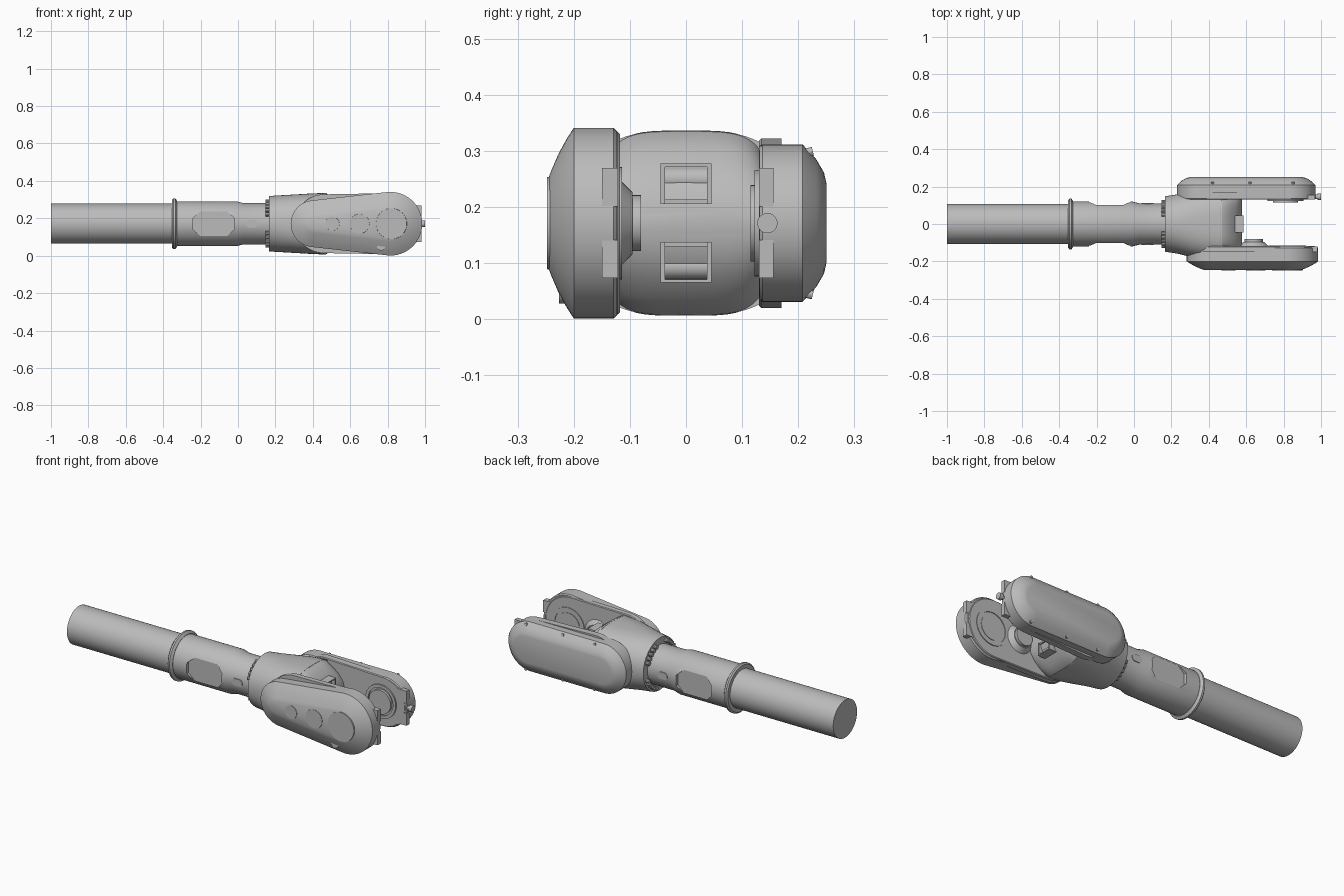
import bpy, bmesh
from math import pi, cos, sin, acos, copysign, radians
from mathutils import Vector

if "Cube" in bpy.data.objects:
    bpy.data.objects.remove(bpy.data.objects["Cube"], do_unlink=True)

ZC = 0.171          # height of the main axis
metal = bpy.data.materials.new("plain grey metal")
metal.use_nodes = True
GREY = (0.5, 0.5, 0.5, 1)
metal.diffuse_color = GREY
metal.node_tree.nodes["Principled BSDF"].inputs["Base Color"].default_value = GREY


def finish(name, bm, smooth=30):
    bmesh.ops.recalc_face_normals(bm, faces=bm.faces)
    me = bpy.data.meshes.new(name)
    bm.to_mesh(me)
    bm.free()
    me.materials.append(metal)
    ob = bpy.data.objects.new(name, me)
    bpy.context.scene.collection.objects.link(ob)
    bpy.ops.object.select_all(action='DESELECT')
    ob.select_set(True)
    bpy.context.view_layer.objects.active = ob
    if smooth:
        bpy.ops.object.shade_smooth_by_angle(angle=radians(smooth))
    return ob


def loft(name, rings, smooth=30):
    """Skin a list of equal-length rings and cap both ends."""
    bm = bmesh.new()
    vs = [[bm.verts.new(p) for p in ring] for ring in rings]
    n = len(vs[0])
    for a, b in zip(vs, vs[1:]):
        for i in range(n):
            j = (i + 1) % n
            bm.faces.new((a[i], a[j], b[j], b[i]))
    bm.faces.new(vs[0])
    bm.faces.new(vs[-1])
    return finish(name, bm, smooth)


def section(x, hy, hz, power=2, n=72):
    """Superellipse ring across the x axis."""
    def f(v):
        return copysign(abs(v) ** (2 / power), v)
    return [Vector((x, hy * f(cos(2 * pi * i / n)), ZC + hz * f(sin(2 * pi * i / n))))
            for i in range(n)]


def turned(name, profile):
    return loft(name, [section(x, r, r) for x, r in profile])


def capsule(y, xa, ra, xb, rb, n=32):
    """Tapered capsule outline in the xz plane."""
    t = acos((ra - rb) / (xb - xa))
    right = [(xb, rb, -t + 2 * t * i / n) for i in range(n + 1)]
    left = [(xa, ra, t + (2 * pi - 2 * t) * i / n) for i in range(n + 1)]
    return [Vector((x + r * cos(a), y, ZC + r * sin(a))) for x, r, a in right + left]


def arm(name, xa, ra, xb, rb, layers):
    return loft(name, [capsule(y, xa, ra - d, xb, rb - d) for y, d in layers], 25)


def peg(name, start, end, r0, r1=None, n=32):
    """Round peg or cone between two points."""
    a, b = Vector(start), Vector(end)
    q = (b - a).to_track_quat('Z', 'Y')
    def ring(c, r):
        return [c + q @ Vector((r * cos(2 * pi * i / n), r * sin(2 * pi * i / n), 0))
                for i in range(n)]
    return loft(name, [ring(a, r0), ring(b, r0 if r1 is None else r1)])


def hoop(name, x, y0, y1, r_out, r_in, n=48):
    """Flat raised ring lying in the xz plane."""
    bm = bmesh.new()
    prof = [(r_in, y0), (r_out, y0), (r_out, y1), (r_in, y1)]
    vs = [[bm.verts.new((x + r * cos(2 * pi * i / n), y, ZC + r * sin(2 * pi * i / n)))
           for r, y in prof] for i in range(n)]
    for i in range(n):
        a, b = vs[i], vs[(i + 1) % n]
        for k in range(4):
            m = (k + 1) % 4
            bm.faces.new((a[k], a[m], b[m], b[k]))
    return finish(name, bm)


def box(name, x, y, z):
    bm = bmesh.new()
    bmesh.ops.create_cube(bm, size=1)
    for v in bm.verts:
        v.co = [lo + (c + 0.5) * (hi - lo) for c, (lo, hi) in zip(v.co, (x, y, z))]
    return finish(name, bm, 0)


def cut(target, cutter):
    mod = target.modifiers.new("cut", 'BOOLEAN')
    mod.operation = 'DIFFERENCE'
    mod.object = cutter
    cutter.hide_render = True
    bpy.context.view_layer.objects.active = target
    bpy.ops.object.modifier_apply(modifier=mod.name)
    bpy.data.objects.remove(cutter, do_unlink=True)


# Tube, collar and sleeve
turned("tube", [(-1, 0.107), (-0.32, 0.107)])
turned("collar", [(-0.352, 0.128), (-0.345, 0.136), (-0.335, 0.136), (-0.325, 0.122)])
sleeve = turned("sleeve", [(-0.33, 0.12), (-0.01, 0.12), (0.03, 0.11), (0.17, 0.11)])

# Flat windows milled into both sides of the sleeve
for s in (-1, 1):
    shape = [(-0.24, -0.03), (-0.2, -0.067), (-0.06, -0.067), (-0.02, -0.03),
             (-0.02, 0.03), (-0.06, 0.067), (-0.2, 0.067), (-0.24, 0.03)]
    cut(sleeve, loft("window_cutter", [[Vector((x, s * y, ZC + z)) for x, z in shape]
                                       for y in (0.101, 0.2)], 0))
    loft("side_button", [capsule(s * y, 0.06, 0.02, 0.085, 0.02) for y in (0.1, 0.112)])

# Bolts in four groups on the shoulder of the body
for quarter in range(4):
    for k in range(5):
        a = radians(90 * quarter + 23 + 11 * k)
        y, z = 0.128 * cos(a), ZC + 0.128 * sin(a)
        peg("shoulder_bolt", (0.146, y, z), (0.17, y, z), 0.011, n=10)

# Body: round shoulder swelling into the fork root, with a rounded end
loft("fork_body", [section(*s) for s in (
    (0.165, 0.148, 0.148, 2), (0.23, 0.158, 0.152, 2.15), (0.3, 0.175, 0.156, 2.4),
    (0.38, 0.19, 0.161, 2.7), (0.47, 0.19, 0.165, 3))])
loft("fork_root", [section(*s) for s in (
    (0.46, 0.15, 0.165, 4), (0.472, 0.15, 0.163, 4), (0.51, 0.15, 0.135, 4),
    (0.545, 0.15, 0.1, 4), (0.568, 0.15, 0.06, 4), (0.578, 0.15, 0.02, 4))])

# Latch brackets above and below the root
for s in (-1, 1):
    def zr(lo, hi):
        return sorted((ZC + s * lo, ZC + s * hi))
    for side in (-1, 1):
        box("bracket_cheek", (0.48, 0.585), sorted((side * 0.037, side * 0.045)), zr(0.034, 0.106))
    box("bracket_cap", (0.48, 0.585), (-0.045, 0.045), zr(0.1, 0.106))
    box("bracket_ledge", (0.5, 0.58), (-0.04, 0.04), zr(0.034, 0.042))
    peg("bracket_roller", (0.54, -0.04, ZC + s * 0.078), (0.54, 0.04, ZC + s * 0.078), 0.022)

# Front arm: wide domed cover on an inner web
arm("front_arm_cover", 0.407, 0.125, 0.815, 0.17,
    [(-0.123, 0.006), (-0.129, 0), (-0.2, 0), (-0.214, 0.022), (-0.228, 0.048),
     (-0.24, 0.076), (-0.246, 0.092)])
arm("front_arm_web", 0.46, 0.157, 0.805, 0.163, [(-0.118, 0.004), (-0.122, 0), (-0.15, 0)])
hoop("front_inner_ring", 0.82, -0.13, -0.114, 0.1, 0.085)
peg("front_inner_disc", (0.82, -0.13, ZC), (0.82, -0.115, ZC), 0.07)
peg("front_pivot_cone", (0.64, -0.12, ZC), (0.64, -0.095, ZC), 0.08, 0.055)
peg("front_pivot_disc", (0.64, -0.1, ZC), (0.64, -0.08, ZC), 0.05)

# Round covers on the outer face of the front arm
for x, r in ((0.82, 0.085), (0.65, 0.055), (0.505, 0.04)):
    peg("front_round_cover", (x, -0.23, ZC), (x, -0.248, ZC), r, r - 0.003, 48)
peg("front_plug", (0.765, -0.19, 0.05), (0.765, -0.226, 0.05), 0.022)

# Back arm: straight capsule cover on an inner web
arm("back_arm_cover", 0.37, 0.14, 0.83, 0.1401,
    [(0.131, 0.005), (0.136, 0), (0.208, 0), (0.232, 0.026), (0.246, 0.05), (0.25, 0.068)])
arm("back_arm_web", 0.45, 0.151, 0.82, 0.14, [(0.13, 0.004), (0.134, 0), (0.17, 0)])
hoop("back_inner_ring", 0.81, 0.14, 0.122, 0.095, 0.078)
peg("back_inner_disc", (0.81, 0.14, ZC), (0.81, 0.115, ZC), 0.068)
for x in (0.42, 0.62, 0.85):
    for s in (-1, 1):
        z = ZC + s * 0.124
        peg("back_arm_screw", (x, 0.21, z), (x, 0.226, z + s * 0.004), 0.008, n=12)

# Stop lugs on both arm tips, and the knob on the back arm
for s in (-1, 1):
    z = sorted((ZC + s * 0.03, ZC + s * 0.098))
    box("front_tip_lug", (0.92, 0.982), (-0.15, -0.121), z)
    box("back_tip_lug", (0.9, 0.968), (0.13, 0.156), z)
peg("tip_knob_stem", (0.95, 0.145, ZC), (0.985, 0.145, ZC), 0.012)
peg("tip_knob", (0.98, 0.145, ZC), (1.0, 0.145, ZC), 0.018)
